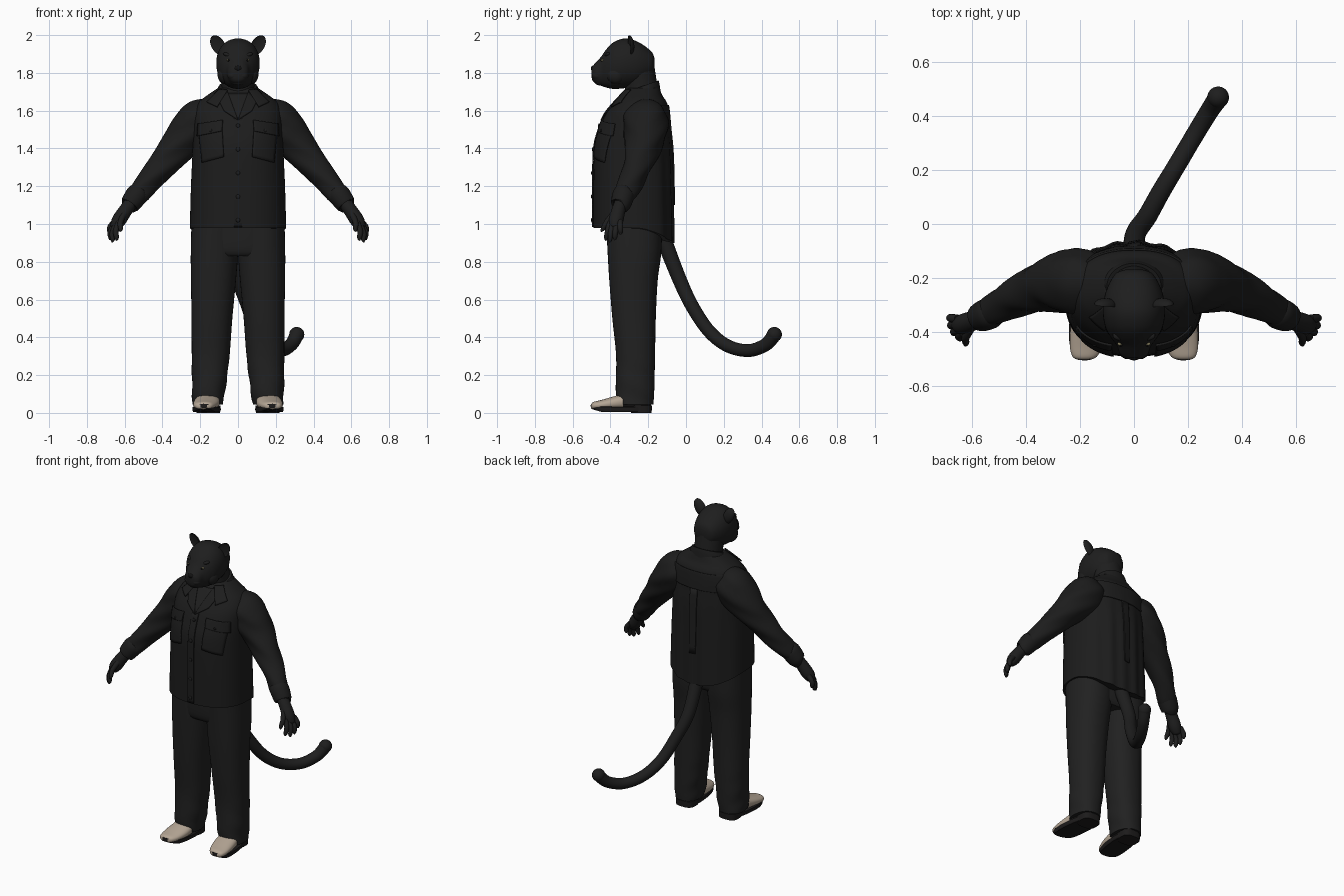
import bpy, bmesh, math
from mathutils import Vector as V
from mathutils.bvhtree import BVHTree

if "Cube" in bpy.data.objects:
    bpy.data.objects.remove(bpy.data.objects["Cube"])


def material(name, *rgb):
    m = bpy.data.materials.new(name)
    m.use_nodes = True
    m.diffuse_color = (*rgb, 1)
    m.node_tree.nodes["Principled BSDF"].inputs["Base Color"].default_value = (*rgb, 1)
    return m


FUR = material("black fur", .013, .013, .013)
SHIRT = material("black shirt cloth", .012, .012, .012)
TROUSER = material("charcoal trouser cloth", .015, .015, .015)
LEATHER = material("cream leather", .46, .38, .30)
SOLE = material("black sole", .012, .011, .011)
EYE = material("pale amber eye", .25, .22, .12)
NOSE = material("dark nose", .006, .006, .006)
SIDES = ((1, "left"), (-1, "right"))


def finish(name, bm, mats, rule=None):
    bmesh.ops.recalc_face_normals(bm, faces=bm.faces)
    for f in bm.faces:
        f.smooth = True
        f.material_index = rule(f.calc_center_median()) if rule else 0
    me = bpy.data.meshes.new(name)
    bm.to_mesh(me)
    bm.free()
    for m in mats:
        me.materials.append(m)
    me.set_sharp_from_angle(angle=math.radians(50))
    ob = bpy.data.objects.new(name, me)
    bpy.context.collection.objects.link(ob)
    return ob


def spline(rows, steps):
    """Smoothly interpolate rows of numbers."""
    out = []
    for i in range(len(rows) - 1):
        a, b, c, d = (rows[max(0, min(len(rows) - 1, i + k))] for k in (-1, 0, 1, 2))
        for s in range(steps):
            t = s / steps
            out.append([q + .5 * t * (r - p + t * (2*p - 5*q + 4*r - w + t * (3*(q - r) + w - p)))
                        for p, q, r, w in zip(a, b, c, d)])
    return out + [list(rows[-1])]


def loft(name, rings, mats, n=40, power=2, bend=None, rule=None):
    """Skin a list of (centre, half axis, half axis) rings."""
    bm, loops = bmesh.new(), []
    for c, u, v in rings:
        loop = []
        for k in range(n):
            a = 2 * math.pi * k / n
            x, y = (math.copysign(abs(w) ** (2 / power), w) for w in (math.cos(a), math.sin(a)))
            p = c + u * x + v * y
            loop.append(bm.verts.new(bend(p) if bend else p))
        loops.append(loop)
    for a, b in zip(loops, loops[1:]):
        for k in range(n):
            bm.faces.new((a[k], a[(k + 1) % n], b[(k + 1) % n], b[k]))
    bm.faces.new(loops[0])
    bm.faces.new(loops[-1])
    return finish(name, bm, mats, rule)


def column(name, rows, mats, steps=5, tilt=0, **kw):
    """Upright loft; rows are z, centre x, centre y, half width, half depth."""
    return loft(name, [(V((x, y, z)), V((w, 0, 0)), V((0, d, tilt)))
                       for z, x, y, w, d in spline(rows, steps)], mats, **kw)


def along_y(name, rows, mats, steps=5, **kw):
    """Loft front to back; rows are y, centre x, half width, bottom, top."""
    return loft(name, [(V((x, y, (lo + hi) / 2)), V((w, 0, 0)), V((0, 0, (hi - lo) / 2)))
                       for y, x, w, lo, hi in spline(rows, steps)], mats, **kw)


def tube(name, rows, mats, steps=5, n=24, side=1, bend=None):
    """Round tube; rows are x, y, z, radius. The ends are rounded by their radii."""
    pts = spline([(r[0] * side, *r[1:]) for r in rows], steps)
    rings = []
    for i, (x, y, z, r) in enumerate(pts):
        t = V(pts[min(i + 1, len(pts) - 1)][:3]) - V(pts[max(i - 1, 0)][:3])
        u = t.cross(V((0, 1, .3))).normalized()
        rings.append((V((x, y, z)), u * r, t.cross(u).normalized() * r))
    return loft(name, rings, mats, n=n, bend=bend)


def blob(name, loc, size, mat, rot=(0, 0, 0), cup=None):
    bm = bmesh.new()
    bmesh.ops.create_uvsphere(bm, u_segments=24, v_segments=16, radius=1)
    for v in bm.verts:
        if cup is not None and v.co.y < 0:
            v.co.y *= cup
    ob = finish(name, bm, [mat])
    ob.location, ob.scale, ob.rotation_euler = loc, size, rot
    return ob


def surface(ob):
    return BVHTree.FromPolygons([v.co for v in ob.data.vertices], [p.vertices for p in ob.data.polygons])


def patch(name, tree, corners, mat, lift=.004, back=False, n=10):
    """Four-cornered (x, z) cloth panel laid on the front or back of a surface."""
    bm, grid = bmesh.new(), {}
    a, b, c, d = (V(p) for p in corners)
    way = -1 if back else 1
    for i in range(n + 1):
        for j in range(n + 1):
            p = a.lerp(b, i / n).lerp(d.lerp(c, i / n), j / n)
            hit = tree.ray_cast(V((p.x, -2 * way, p.y)), V((0, way, 0)))[0]
            if hit:
                grid[i, j] = bm.verts.new(hit - V((0, way * lift, 0)))
    for i in range(n):
        for j in range(n):
            q = [(i, j), (i + 1, j), (i + 1, j + 1), (i, j + 1)]
            if all(k in grid for k in q):
                bm.faces.new([grid[k] for k in q])
    ob = finish(name, bm, [mat])
    mod = ob.modifiers.new("cloth thickness", "SOLIDIFY")
    mod.thickness, mod.offset = .007, 0
    return ob


# Shirt body with pleats and a dipped back hem
def drape(p):
    rear = max(0, (p.y + .28) / .22)
    fade = max(0, min(1, (1.6 - p.z) / .3))
    p.y += .005 * math.sin(p.x * 70) * fade * min(1, rear)
    p.z -= .085 * min(1.2, rear) ** 2 * max(0, (1.2 - p.z) / .22)
    return p


shirt = column("shirt_body", [
    (.98, 0, -.277, .255, .213), (1.2, 0, -.28, .249, .21), (1.4, 0, -.28, .24, .205),
    (1.5, 0, -.272, .238, .188), (1.58, 0, -.258, .235, .168), (1.64, 0, -.24, .212, .14),
    (1.68, 0, -.235, .165, .11), (1.72, 0, -.225, .105, .085)],
    [SHIRT], n=96, power=2.3, bend=drape)
cloth = surface(shirt)

# Collar, placket and yoke
column("collar_band", [(1.675, 0, -.235, .13, .1), (1.71, 0, -.232, .112, .092),
                       (1.73, 0, -.23, .1, .085)], [SHIRT], tilt=.03)
patch("chest_opening", cloth, [(-.06, 1.69), (.06, 1.69), (.003, 1.56), (-.003, 1.56)], FUR, .003)
patch("button_placket", cloth, [(-.022, 1.56), (.022, 1.56), (.022, .985), (-.022, .985)], SHIRT, n=24)
patch("back_yoke", cloth, [(-.19, 1.63), (.19, 1.63), (.2, 1.52), (-.2, 1.52)], SHIRT, .003, True, 20)
patch("back_pleat", cloth, [(-.025, 1.52), (.025, 1.52), (.02, 1.1), (-.02, 1.1)], SHIRT, .003, True)
for i in range(5):
    z = 1.52 - .125 * i
    hit = cloth.ray_cast(V((0, -2, z)), V((0, 1, 0)))[0]
    blob("shirt_button", hit - V((0, .008, 0)), (.011, .005, .011), SHIRT)

# Neck
column("neck", [(1.6, 0, -.25, .09, .08), (1.7, 0, -.237, .086, .086),
                (1.8, 0, -.247, .088, .085), (1.88, 0, -.26, .09, .085)], [FUR])

# Head, from the back of the skull to the muzzle
head = along_y("head", [
    (-.168, 0, .03, 1.82, 1.88), (-.185, 0, .07, 1.78, 1.915), (-.25, 0, .104, 1.735, 1.962),
    (-.32, 0, .115, 1.72, 1.982), (-.38, 0, .106, 1.715, 1.964), (-.42, 0, .085, 1.722, 1.927),
    (-.45, 0, .063, 1.732, 1.885), (-.48, 0, .052, 1.745, 1.852), (-.495, 0, .036, 1.76, 1.835),
    (-.5, 0, .015, 1.78, 1.82)], [FUR], power=2.15)
face = surface(head)
blob("nose", (0, -.492, 1.824), (.021, .012, .014), NOSE)
blob("chin", (0, -.456, 1.752), (.036, .028, .018), FUR)

# Trouser hips and tail
column("trouser_hips", [(.83, 0, -.273, .235, .12), (.88, 0, -.273, .246, .14),
                        (1.1, 0, -.275, .24, .15)], [TROUSER], power=2.6)
tube("tail", [(0, -.13, .95, .042), (.005, -.04, .72, .038), (.05, .03, .57, .036),
              (.1, .12, .435, .035), (.16, .22, .355, .034), (.225, .33, .33, .034),
              (.28, .42, .36, .035), (.31, .465, .41, .038)], [FUR], steps=8)
blob("tail_tip", (.311, .468, .415), (.04, .04, .04), FUR)

for s, side in SIDES:
    # Face details and cupped ears
    blob(side + "_ear", (s * .105, -.3, 1.946), (.036, .026, .058), FUR,
         (math.radians(8), math.radians(30 * s), math.radians(12 * s)), cup=-.35)
    blob(side + "_muzzle_pad", (s * .025, -.466, 1.786), (.031, .033, .026), FUR)
    blob(side + "_brow", (s * .05, -.411, 1.893), (.03, .02, .012), FUR, (0, math.radians(-20 * s), 0))
    blob(side + "_cheek", (s * .068, -.37, 1.79), (.04, .05, .05), FUR)
    hit = face.ray_cast(V((s * .05, -2, 1.867)), V((0, 1, 0)))[0]
    blob(side + "_eye", hit + V((0, .003, 0)), (.011, .009, .007), EYE, (0, math.radians(-18 * s), 0))
    blob(side + "_pupil", hit - V((0, .004, 0)), (.005, .004, .006), NOSE)

    # Lapel, collar leaf and flapped pocket
    def panel(name, pts, lift):
        patch(side + name, cloth, [(s * x, z) for x, z in pts], SHIRT, lift)
    panel("_lapel", [(.055, 1.7), (.1, 1.65), (.075, 1.6), (0, 1.55)], .008)
    panel("_collar_leaf", [(.055, 1.708), (.1, 1.712), (.165, 1.645), (.11, 1.62)], .011)
    panel("_pocket", [(.085, 1.53), (.208, 1.505), (.19, 1.325), (.075, 1.355)], .006)
    panel("_pocket_flap", [(.08, 1.55), (.212, 1.53), (.216, 1.465), (.085, 1.492)], .012)
    blob(side + "_pocket_button", cloth.ray_cast(V((s * .145, -2, 1.495)), V((0, 1, 0)))[0]
         - V((0, .017, 0)), (.008, .004, .008), SHIRT)

    # Sleeve with soft wrinkles, then the cuff
    def wrinkle(p):
        p.y += .005 * math.sin(p.z * 55 + p.x * s * 25)
        return p
    tube(side + "_sleeve", [(.13, -.225, 1.59, .085), (.19, -.215, 1.55, .118), (.25, -.215, 1.49, .115),
                            (.315, -.225, 1.415, .097), (.385, -.25, 1.33, .08), (.465, -.285, 1.235, .066),
                            (.52, -.32, 1.165, .058), (.545, -.335, 1.135, .05)],
         [SHIRT], side=s, bend=wrinkle, steps=8, n=32)
    tube(side + "_cuff", [(.525, -.322, 1.165, .05), (.535, -.33, 1.155, .059), (.57, -.345, 1.105, .053),
                          (.575, -.348, 1.098, .042)], [SHIRT], side=s)

    # Paw hand with tapering fingers and thumb
    tube(side + "_palm", [(.55, -.335, 1.13, .035), (.59, -.355, 1.08, .036), (.63, -.37, 1.02, .038),
                          (.652, -.376, .985, .026), (.656, -.378, .977, .012)], [FUR], side=s)
    for name, base, tip in (("thumb", (.6, -.38, 1.06), (.625, -.45, .96)),
                            ("index_finger", (.63, -.4, 1.01), (.645, -.426, .912)),
                            ("middle_finger", (.643, -.388, 1.0), (.667, -.405, .903)),
                            ("ring_finger", (.65, -.368, 1.0), (.68, -.378, .915)),
                            ("little_finger", (.652, -.35, 1.015), (.684, -.346, .945))):
        b, t = V(base), V(tip)
        mid = b.lerp(t, .55) + V((.008, 0, .006))
        tube(side + "_" + name, [(*b, .016), (*mid, .015), (*b.lerp(t, .85), .012), (*t, .003)],
             [FUR], side=s, n=14)

    # Trouser leg
    def crease(p):
        p.x += .004 * math.sin(p.z * 45 + p.y * 20) * max(0, 1 - p.z / .35)
        return p
    column(side + "_trouser_leg", [
        (.045, s * .16, -.268, .08, .095), (.12, s * .155, -.27, .088, .102),
        (.3, s * .145, -.267, .1, .103), (.5, s * .138, -.275, .108, .115),
        (.7, s * .13, -.278, .119, .128), (.85, s * .125, -.273, .125, .142),
        (1.05, s * .12, -.275, .125, .15)], [TROUSER], power=2.25, bend=crease, steps=8)

    # Two-tone shoe on a sole and heel
    along_y(side + "_shoe", [
        (-.502, s * .184, .022, .024, .046), (-.49, s * .182, .045, .018, .058),
        (-.45, s * .176, .061, .015, .068), (-.38, s * .166, .068, .015, .088),
        (-.3, s * .16, .062, .015, .11), (-.22, s * .157, .058, .015, .11),
        (-.185, s * .156, .035, .02, .09)], [LEATHER, SOLE], power=2.3,
        rule=lambda c: 1 if c.y > -.335 else 0)
    splay = lambda p: p + V((s * -.1 * (p.y + .345), 0, .5 * max(0, -.44 - p.y) ** 1.2))
    column(side + "_sole", [(.004, s * .166, -.345, .066, .154), (.012, s * .166, -.345, .071, .159),
                            (.03, s * .166, -.345, .071, .159)], [SOLE], power=2.5, bend=splay)
    column(side + "_heel", [(0, s * .157, -.237, .062, .055), (.04, s * .157, -.237, .064, .057)],
           [SOLE], power=3)
